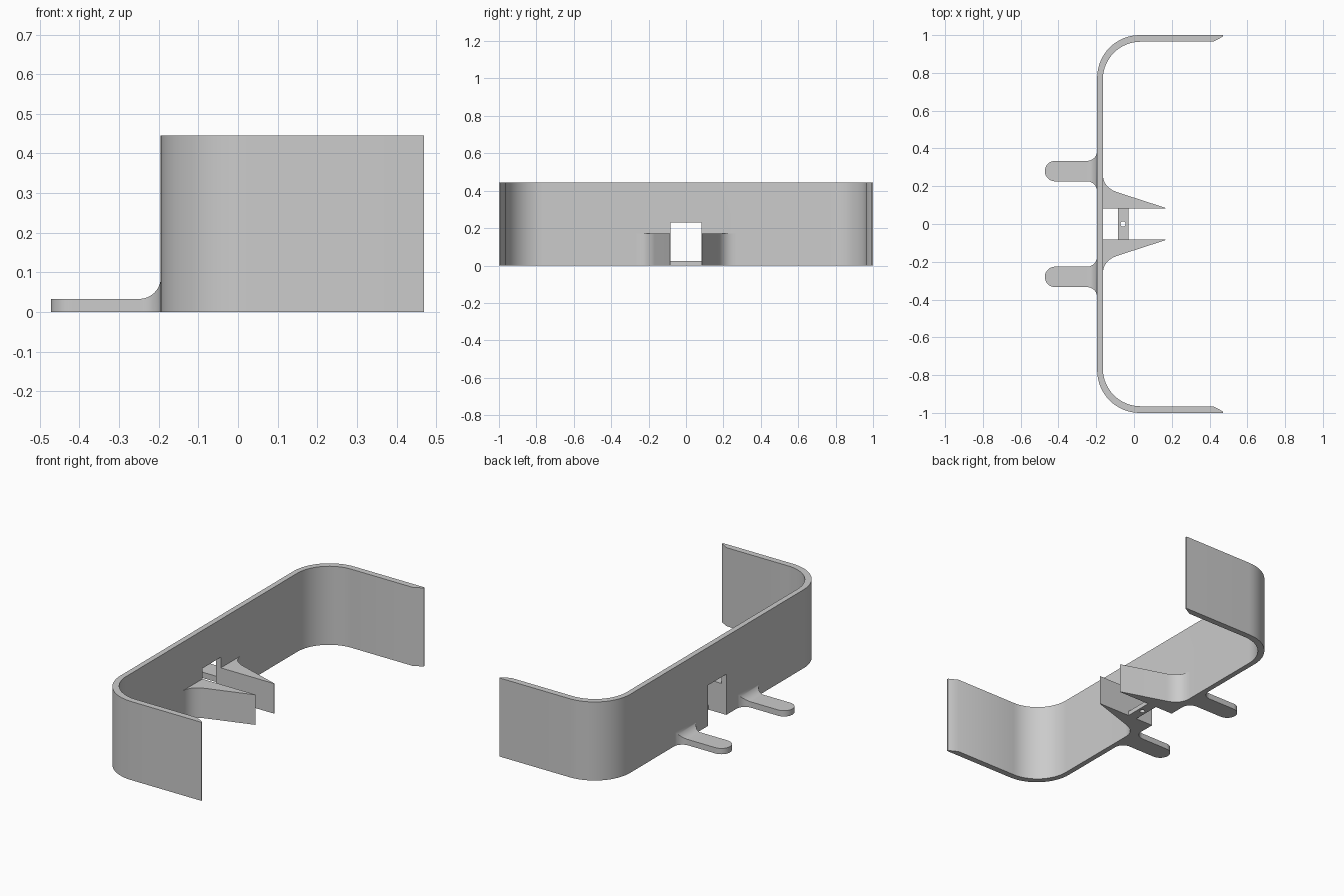
import bpy, bmesh, math

if "Cube" in bpy.data.objects:
    bpy.data.objects.remove(bpy.data.objects["Cube"])

grey = bpy.data.materials.new("plain grey")
grey.diffuse_color = (0.6, 0.6, 0.6, 1)
grey.use_nodes = True
grey.node_tree.nodes["Principled BSDF"].inputs["Base Color"].default_value = grey.diffuse_color


def finish(name, bm):
    bmesh.ops.recalc_face_normals(bm, faces=bm.faces)
    me = bpy.data.meshes.new(name)
    bm.to_mesh(me)
    bm.free()
    ob = bpy.data.objects.new(name, me)
    bpy.context.collection.objects.link(ob)
    me.materials.append(grey)
    return ob


def smooth(ob):
    bpy.ops.object.select_all(action='DESELECT')
    ob.select_set(True)
    bpy.context.view_layer.objects.active = ob
    bpy.ops.object.shade_smooth_by_angle(angle=math.radians(30))


def prism(name, pts, z0, z1):
    bm = bmesh.new()
    face = bm.faces.new([bm.verts.new((x, y, z0)) for x, y in pts])
    res = bmesh.ops.extrude_face_region(bm, geom=[face])
    top = [v for v in res["geom"] if isinstance(v, bmesh.types.BMVert)]
    bmesh.ops.translate(bm, verts=top, vec=(0, 0, z1 - z0))
    return finish(name, bm)


def arc(cx, cy, r, a0, a1, n=16):
    return [(cx + r * math.cos(math.radians(a0 + (a1 - a0) * i / n)),
             cy + r * math.sin(math.radians(a0 + (a1 - a0) * i / n))) for i in range(n + 1)]


def cut(ob, cutter):
    cutter.hide_render = True
    mod = ob.modifiers.new("cut", 'BOOLEAN')
    mod.object = cutter
    mod.solver = 'EXACT'
    bpy.context.view_layer.objects.active = ob
    bpy.ops.object.modifier_apply(modifier=mod.name)
    bpy.data.objects.remove(cutter)


# U-shaped band with rounded corners and bevelled arm ends
outer = [(0.47, 1.0)] + arc(0.03, 0.775, 0.225, 90, 180)
inner = arc(0.035, 0.765, 0.2, 180, 90) + [(0.42, 0.965), (0.47, 0.992)]
flip = lambda pts: [(x, -y) for x, y in reversed(pts)]
band = prism("band", outer + flip(outer) + flip(inner) + inner, 0, 0.445)

# Notch through the foot of the band
cut(band, prism("notch_cutter", [(-0.3, -0.082), (-0.1, -0.082), (-0.1, 0.082), (-0.3, 0.082)], -0.1, 0.23))
smooth(band)

# Cross bar with a small round hole
bar = prism("cross_bar", [(-0.085, -0.082), (-0.03, -0.082), (-0.03, 0.082), (-0.085, 0.082)], 0, 0.025)
cut(bar, prism("hole_cutter", arc(-0.058, 0, 0.014, 0, 360 * 23 / 24, 23), -0.1, 0.1))
smooth(bar)

# Tapered fins, filleted into the band
p0, p1, p2 = (-0.085, 0.167), (-0.165, 0.193), (-0.165, 0.265)
fillet = [tuple((1 - t) ** 2 * a + 2 * t * (1 - t) * b + t * t * c for a, b, c in zip(p0, p1, p2))
          for t in [i / 12 for i in range(13)]]
fin = [(-0.165, 0.082), (0.168, 0.082), (0.168, 0.085)] + fillet
smooth(prism("fin_back", fin, 0, 0.17))
smooth(prism("fin_front", flip(fin), 0, 0.17))


# Prongs: cross-sections lofted along x, round tip, flared root
def prong(name, cy):
    hw, thick, r, tip, root = 0.054, 0.033, 0.054, -0.472, -0.195
    secs = []
    for i in range(13):
        a = math.radians(6 + 84 * i / 12)
        secs.append((tip + hw * (1 - math.cos(a)), hw * math.sin(a), thick))
    for i in range(13):
        a = math.radians(90 * i / 12)
        rise = r * (1 - math.cos(a))
        secs.append((root - r + r * math.sin(a), hw + rise, thick + rise))
    bm = bmesh.new()
    rings = [[bm.verts.new((x, cy + s * w, z)) for s, z in ((-1, 0), (1, 0), (1, h), (-1, h))]
             for x, w, h in secs]
    for a, b in zip(rings, rings[1:]):
        for k in range(4):
            bm.faces.new((a[k], a[(k + 1) % 4], b[(k + 1) % 4], b[k]))
    bm.faces.new(rings[0])
    bm.faces.new(rings[-1])
    smooth(finish(name, bm))


prong("prong_back", 0.28)
prong("prong_front", -0.28)
